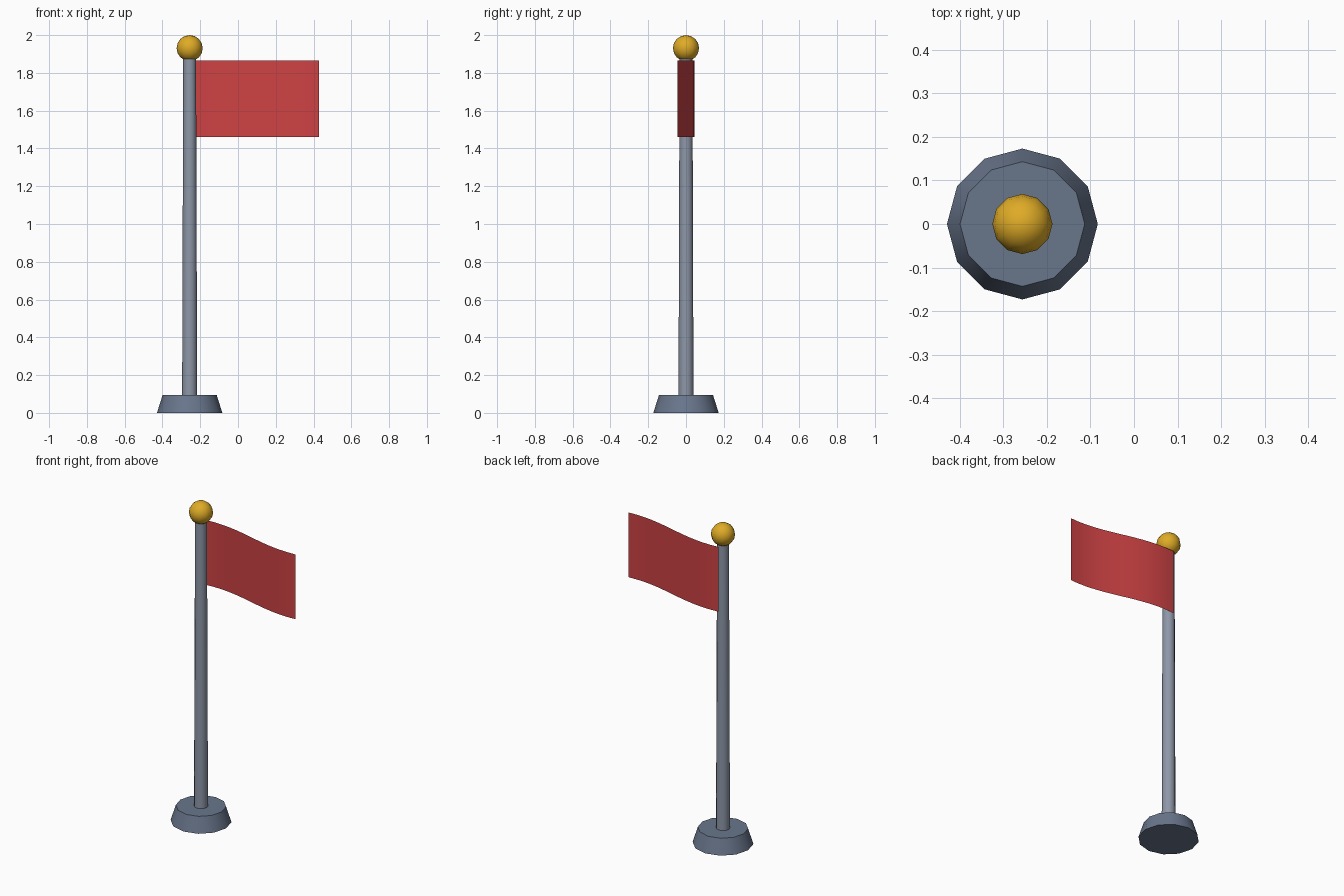
import bpy, bmesh, math

if "Cube" in bpy.data.objects:
    bpy.data.objects.remove(bpy.data.objects["Cube"], do_unlink=True)

POLE_X = -0.256


def material(name, rgb):
    mat = bpy.data.materials.new(name)
    mat.use_nodes = True
    mat.diffuse_color = (*rgb, 1)
    mat.node_tree.nodes["Principled BSDF"].inputs["Base Color"].default_value = (*rgb, 1)
    return mat


def finish(name, mat):
    """Name and colour the active object, smoothing all but its sharp edges."""
    obj = bpy.context.object
    obj.name = obj.data.name = name
    obj.data.materials.append(mat)
    bpy.ops.object.shade_smooth_by_angle(angle=math.radians(45))
    return obj


def tapered_post(name, r_low, r_high, z_low, z_high, mat):
    bpy.ops.mesh.primitive_cone_add(
        vertices=12, radius1=r_low, radius2=r_high, depth=z_high - z_low,
        location=(POLE_X, 0, (z_low + z_high) / 2))
    return finish(name, mat)


slate = material("slate_grey", (0.14, 0.18, 0.26))
steel = material("steel_grey", (0.27, 0.31, 0.39))
gold = material("gold", (0.74, 0.41, 0.02))
red = material("flag_red", (0.62, 0.055, 0.058))

# Base and pole
tapered_post("base", 0.173, 0.143, 0, 0.095, slate)
tapered_post("pole", 0.04, 0.034, 0.002, 1.88, steel)

# Ball on top
bpy.ops.mesh.primitive_uv_sphere_add(
    segments=12, ring_count=8, radius=0.069, location=(POLE_X, 0, 1.931))
finish("finial", gold)

# Waving flag: a thin sheet rippling along its length
bpy.ops.mesh.primitive_grid_add(x_subdivisions=12, y_subdivisions=1, size=1)
flag = finish("flag", red)
for v in flag.data.vertices:
    t = v.co.x + 0.5
    height = v.co.y
    v.co = (POLE_X + 0.684 * t,
            0.046 * math.sin(1.2 + 3.8 * t),
            1.664 + 0.405 * height)
flag.data.update()
